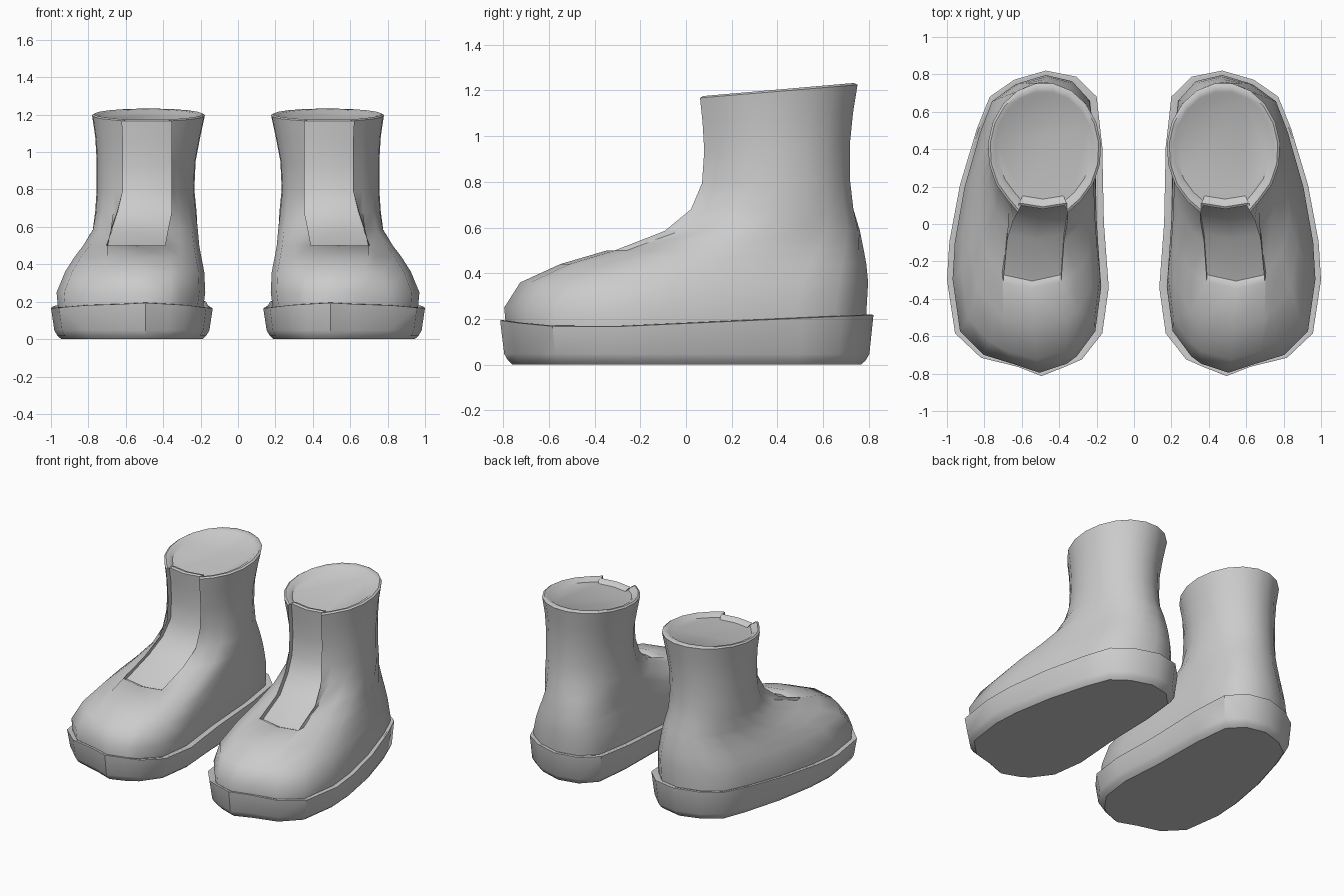
import bpy, bmesh, math
from mathutils import Vector

cube = bpy.data.objects.get("Cube")
if cube:
    bpy.data.objects.remove(cube)

grey = bpy.data.materials.new("plain grey")
grey.use_nodes = True
COLOUR = (0.6, 0.6, 0.6, 1)
grey.diffuse_color = COLOUR
grey.node_tree.nodes["Principled BSDF"].inputs["Base Color"].default_value = COLOUR

# Foot outline in unit space, from outer toe round the heel to inner toe
FOOT = [(.58, -.88), (.9, -.72), (1, -.37), (.97, -.12), (.84, .25), (.63, .62),
        (.47, .83), (.17, .94), (-.22, 1), (-.6, .96), (-.85, .83), (-.92, .5),
        (-.94, 0), (-1, -.42), (-.92, -.72), (-.67, -.89)]
# Shaft outline: an ellipse with matching points
ANGLES = [math.radians(40 + 280 * i / 15) for i in range(16)]
SHAFT = [(math.sin(a), -math.cos(a)) for a in ANGLES]
TONGUE_BASE = 0.5


def ring(z, x0, x1, y0, y1, blend, xi, xo, depth=0.0, drop=0.0, tilt=0.0):
    """One horizontal section; the tongue columns are pushed in by depth."""
    cx, cy, rx, ry = (x0 + x1) / 2, (y0 + y1) / 2, (x1 - x0) / 2, (y1 - y0) / 2

    def at(x, v):
        return Vector((x, cy + v * ry, z + tilt * v))

    sides = [at(cx + rx * (f[0] + (s[0] - f[0]) * blend), f[1] + (s[1] - f[1]) * blend)
             for f, s in zip(FOOT, SHAFT)]
    outer, middle, inner = at(xo, -.94), at((xi + xo) / 2, -1), at(xi, -.94)
    push = Vector((0, depth, -drop))
    return [outer] + sides + [inner, inner + push, middle + push, outer + push]


def shrink(points, factor, dz):
    c = sum(points, Vector()) / len(points)
    return [Vector((c.x + (p.x - c.x) * factor, c.y + (p.y - c.y) * factor, p.z + dz))
            for p in points]


def loft(name, rings, side, angle):
    """Skin the rings, close both ends and place the part on one foot."""
    bm = bmesh.new()
    loops = [[bm.verts.new((p.x * side, p.y, p.z)) for p in r] for r in rings]
    for a, b in zip(loops, loops[1:]):
        for i in range(len(a)):
            j = (i + 1) % len(a)
            bm.faces.new((a[i], a[j], b[j], b[i]))
    bm.faces.new(loops[0])
    bm.faces.new(loops[-1])
    bmesh.ops.remove_doubles(bm, verts=bm.verts, dist=0.0005)
    bmesh.ops.recalc_face_normals(bm, faces=bm.faces)
    mesh = bpy.data.meshes.new(name)
    bm.to_mesh(mesh)
    bm.free()
    mesh.materials.append(grey)
    mesh.shade_smooth()
    mesh.set_sharp_from_angle(angle=math.radians(angle))
    bpy.context.collection.objects.link(bpy.data.objects.new(name, mesh))


# Upper sections: z, x range, y range, foot-to-shaft blend, tongue edges
SECTIONS = [
    (.14, .19, .96, -.785, .785, 0, .36, .62),
    (.25, .175, .97, -.795, .79, 0, .36, .65),
    (.36, .18, .925, -.725, .797, .05, .36, .68),
    (.44, .195, .875, -.55, .79, .15, .37, .7),
    (.5, .205, .83, -.345, .78, .3, .39, .7),
    (.585, .21, .78, -.12, .765, .7, .375, .68),
    (.68, .22, .765, 0, .737, 1, .355, .645),
    (.8, .232, .757, .05, .722, 1, .355, .615),
    (.95, .225, .757, .06, .721, 1, .355, .615),
    (1.08, .2, .765, .052, .735, 1, .355, .615),
    (1.195, .175, .782, .04, .755, 1, .355, .62),
]
upper = []
for s in SECTIONS:
    z = s[0]
    if z <= TONGUE_BASE:
        upper.append(ring(*s))
    if z >= TONGUE_BASE:
        slope = max(0, 1 - (z - TONGUE_BASE) / 0.25)
        upper.append(ring(*s, depth=.04, drop=.018 * slope,
                          tilt=.03 * max(0, (z - .7) / .5)))

# Rolled rim and sunken top
top = upper[-1]
upper += [shrink(top, .96, .008), shrink(top, .88, .002), shrink(top, .82, -.014)]


# Sole outline rings, with a top edge that dips at the ball of the foot
def sole_ring(z, inset):
    return ring(z, .135 + inset, 1 - inset, -.813 + inset, .82 - inset, 0, .37, .62)


def follow_top(points, dz):
    for p in points:
        p.z = .162 + dz + (.055 * (p.y + .4) / 1.2 if p.y > -.4 else .03 * ((p.y + .4) / .4) ** 2)
    return points


sole = [sole_ring(0, .055), sole_ring(.018, .035), sole_ring(.047, .018),
        follow_top(sole_ring(0, 0), 0), follow_top(sole_ring(0, .012), .003),
        follow_top(sole_ring(0, .06), -.012)]

for label, side in (("left", 1), ("right", -1)):
    loft(label + "_boot_upper", upper, side, 42)
    loft(label + "_boot_sole", sole, side, 35)
